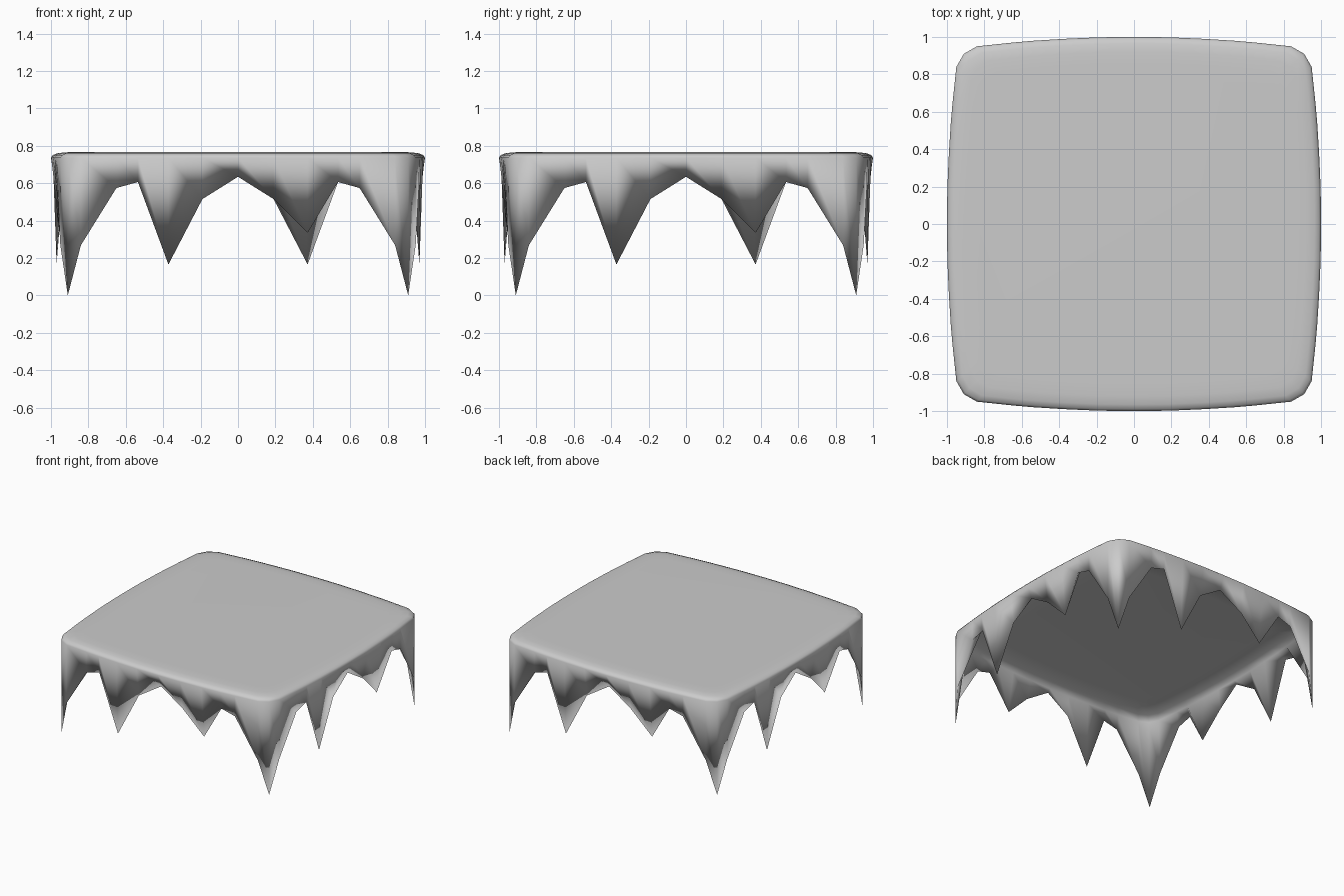
import bpy, bmesh
from math import cos, sin, pi

if "Cube" in bpy.data.objects:
    bpy.data.objects.remove(bpy.data.objects["Cube"])

# One side of the cloth (front, left to right):
# along, outward distance at the top edge, outward distance at the hem, hem height
SIDE = [(-0.91, 0.91, 0.91, 0.0), (-0.84, 0.95, 0.95, 0.268), (-0.65, 0.97, 0.967, 0.574),
        (-0.535, 0.98, 0.972, 0.606), (-0.372, 0.99, 0.97, 0.165), (-0.19, 0.998, 0.967, 0.515),
        (0, 1.0, 0.96, 0.634), (0.19, 0.998, 0.967, 0.515), (0.372, 0.99, 0.955, 0.334),
        (0.535, 0.98, 0.972, 0.606), (0.65, 0.97, 0.967, 0.574), (0.84, 0.95, 0.95, 0.268)]
# Rounded top edge: scale of the outline, height
EDGE = [(0.85, 0.766), (0.92, 0.765), (0.965, 0.760), (0.99, 0.750), (1.0, 0.736)]
# Hollow underside: scale of the outline, height
UNDER = [(0.94, 0.66), (0.90, 0.69), (0.75, 0.70)]

# Columns around the whole perimeter: the side repeated four times
columns = []
for k in range(4):
    c, s = round(cos(k * pi / 2)), round(sin(k * pi / 2))
    for a, d, q, hem in SIDE:
        columns.append(((a * c + d * s, a * s - d * c),
                        (a * c + q * s, a * s - q * c), hem))

bm = bmesh.new()


def ring(k, z):
    return [bm.verts.new((p[0] * k, p[1] * k, z)) for p, q, h in columns]


# Flat top and rounded edge, jagged hem, then the inner lining back up to the ceiling
rings = [ring(k, z) for k, z in EDGE]
rings.append([bm.verts.new((*q, h)) for p, q, h in columns])
rings += [ring(k, z) for k, z in UNDER]
bm.faces.new(rings[0])
bm.faces.new(rings[-1][::-1])
n = len(columns)
for upper, lower in zip(rings, rings[1:]):
    for i in range(n):
        j = (i + 1) % n
        bm.faces.new((upper[i], lower[i], lower[j], upper[j]))
for f in bm.faces:
    f.smooth = True

mesh = bpy.data.meshes.new("draped_cloth")
bm.to_mesh(mesh)
bm.free()
cloth = bpy.data.objects.new("draped_cloth", mesh)
bpy.context.collection.objects.link(cloth)
